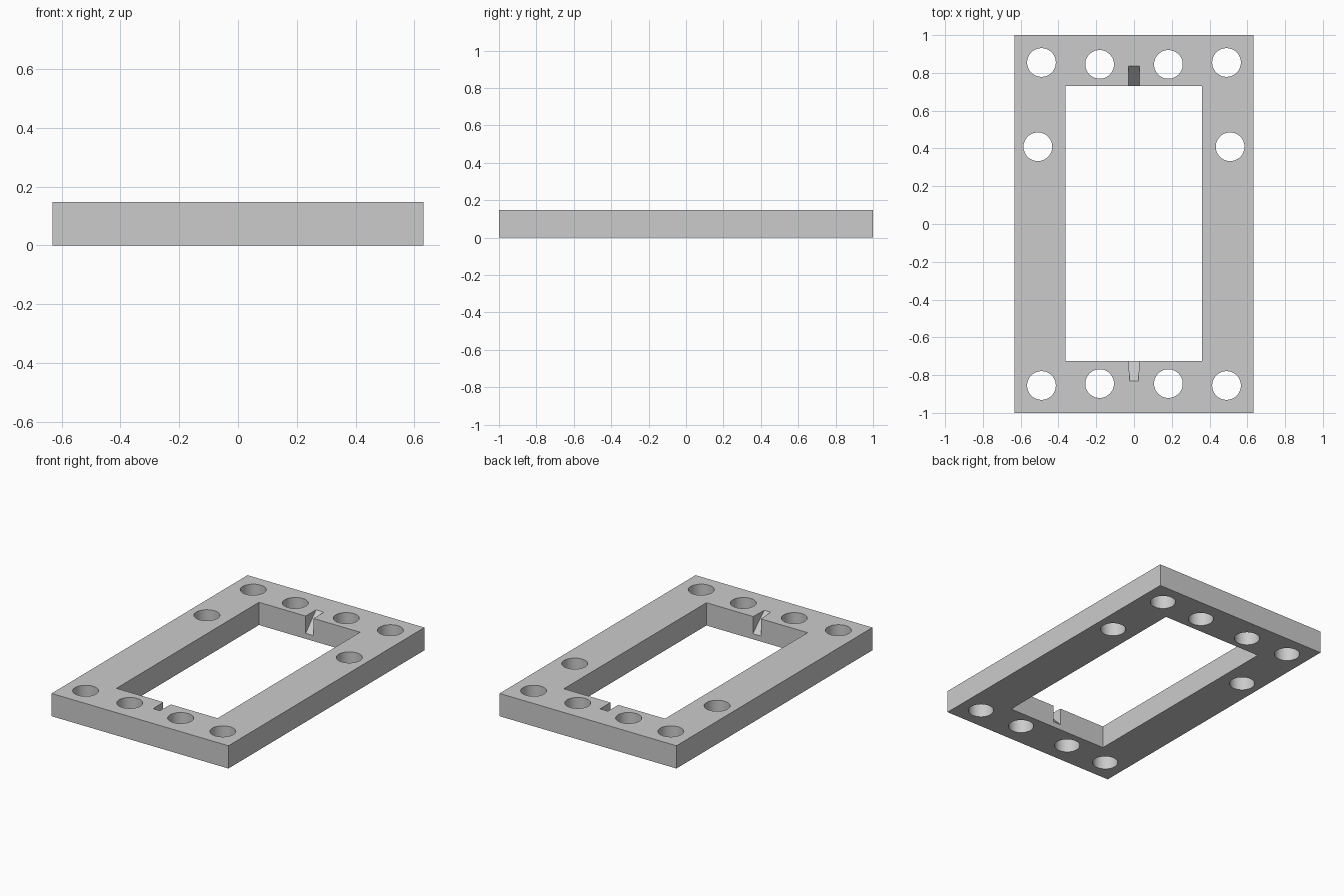
import bpy
import bmesh

cube = bpy.data.objects.get("Cube")
if cube:
    bpy.data.objects.remove(cube, do_unlink=True)

HEIGHT = 0.147
HALF_X = 0.632
HOLE_RADIUS = 0.076

grey = bpy.data.materials.new("light grey")
grey.use_nodes = True
colour = (0.6, 0.6, 0.6, 1)
grey.diffuse_color = colour
grey.node_tree.nodes["Principled BSDF"].inputs["Base Color"].default_value = colour


def new_object(name, bm):
    bmesh.ops.recalc_face_normals(bm, faces=bm.faces)
    mesh = bpy.data.meshes.new(name)
    bm.to_mesh(mesh)
    bm.free()
    mesh.materials.append(grey)
    obj = bpy.data.objects.new(name, mesh)
    bpy.context.collection.objects.link(obj)
    return obj


def box(name, x0, x1, y0, y1, z0, z1):
    bm = bmesh.new()
    bmesh.ops.create_cube(bm, size=1)
    for v in bm.verts:
        v.co.x = x1 if v.co.x > 0 else x0
        v.co.y = y1 if v.co.y > 0 else y0
        v.co.z = z1 if v.co.z > 0 else z0
    return new_object(name, bm)


def cut(target, cutter):
    """Subtract the cutter from the target, then discard it."""
    cutter.hide_render = True
    mod = target.modifiers.new("cut", "BOOLEAN")
    mod.operation = "DIFFERENCE"
    mod.solver = "EXACT"
    mod.object = cutter
    bpy.context.view_layer.objects.active = target
    bpy.ops.object.modifier_apply(modifier=mod.name)
    bpy.data.objects.remove(cutter, do_unlink=True)


def notch_cutter(edge, side, depth, inner_half, outer_half):
    """Wedge whose floor climbs from the opening's wall up to the top face."""
    low, high = 0.036, HEIGHT + 0.05
    profile = [(-0.05, low), (0, low), (depth, HEIGHT), (depth, high), (-0.05, high)]
    bm = bmesh.new()
    rings = []
    for sign in (-1, 1):
        ring = []
        for d, z in profile:
            half = outer_half if d == depth else inner_half
            ring.append(bm.verts.new((sign * half, edge + side * d, z)))
        rings.append(ring)
        bm.faces.new(ring)
    for i in range(len(profile)):
        j = (i + 1) % len(profile)
        bm.faces.new((rings[0][i], rings[0][j], rings[1][j], rings[1][i]))
    bmesh.ops.triangulate(bm, faces=bm.faces)
    return new_object("notch_cutter", bm)


# Rectangular frame with its opening
frame = box("mounting_frame", -HALF_X, HALF_X, -1, 1, 0, HEIGHT)
cut(frame, box("opening_cutter", -0.362, 0.361, -0.724, 0.731, -0.1, HEIGHT + 0.1))

# Through holes: four at each end and one on each long side
holes = [(0.509, 0.409)]
for end in (-1, 1):
    holes += [(0.49, end * 0.855), (0.182, end * 0.845)]
bm = bmesh.new()
for x, y in holes:
    for side in (-1, 1):
        made = bmesh.ops.create_cone(bm, cap_ends=True, segments=48, radius1=HOLE_RADIUS,
                                     radius2=HOLE_RADIUS, depth=0.4)
        bmesh.ops.translate(bm, verts=made["verts"], vec=(side * x, y, HEIGHT / 2))
cut(frame, new_object("hole_cutter", bm))

# Sloping notches at the middle of the two short inner walls
cut(frame, notch_cutter(0.731, 1, 0.106, 0.028, 0.028))
cut(frame, notch_cutter(-0.724, -1, 0.108, 0.029, 0.023))

# Smooth hole walls, sharp edges elsewhere
bpy.ops.object.select_all(action="DESELECT")
frame.select_set(True)
bpy.context.view_layer.objects.active = frame
bpy.ops.object.shade_smooth_by_angle(angle=0.5)
